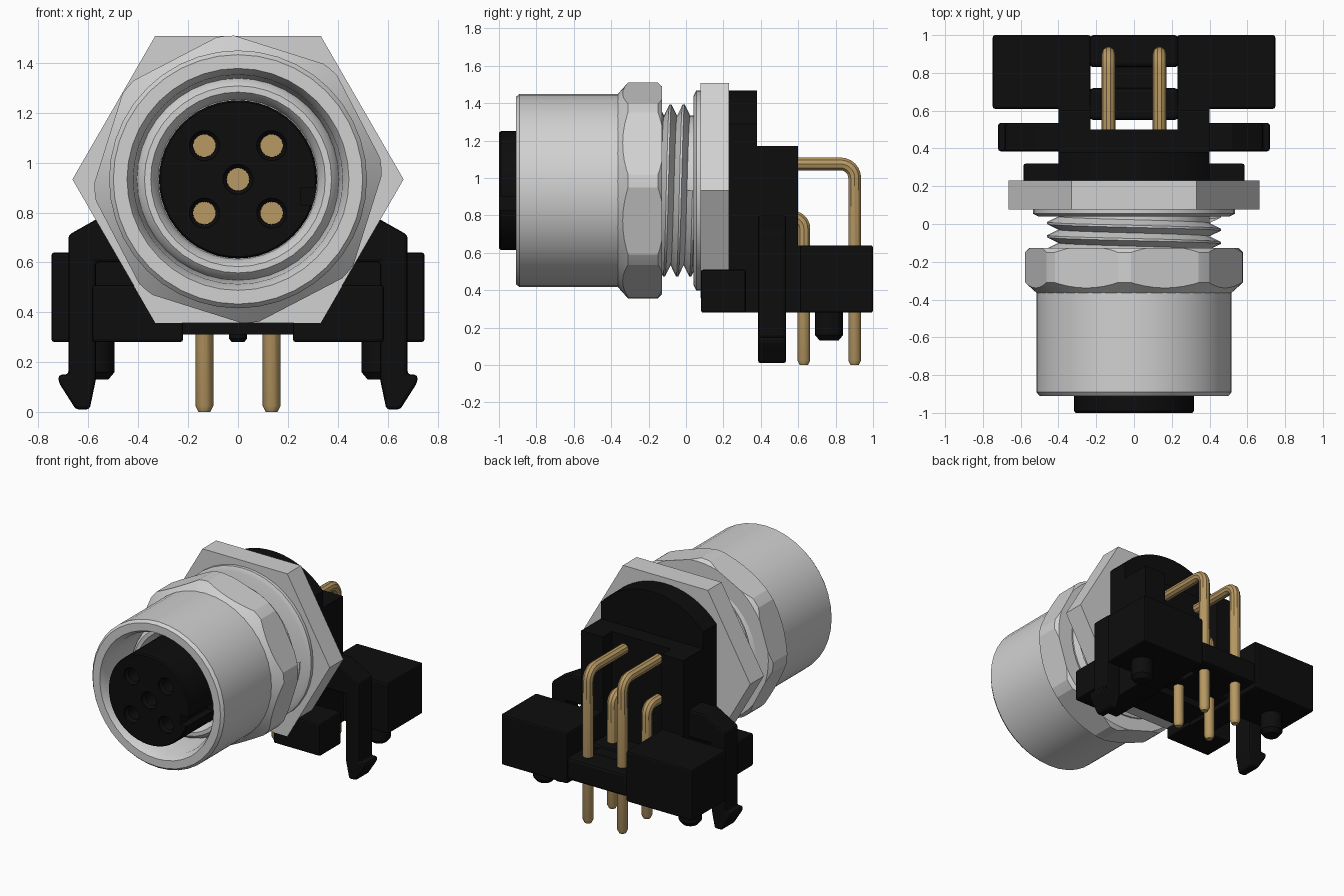
import bpy, bmesh, math
from mathutils import Vector

if "Cube" in bpy.data.objects:
    bpy.data.objects.remove(bpy.data.objects["Cube"])

CZ = 0.933  # height of the connector axis


def material(name, rgb):
    m = bpy.data.materials.new(name)
    m.diffuse_color = (*rgb, 1)
    m.use_nodes = True
    m.node_tree.nodes["Principled BSDF"].inputs["Base Color"].default_value = m.diffuse_color
    return m


SILVER = material("silver metal", (0.64, 0.64, 0.64))
BLACK = material("black plastic", (0.004, 0.004, 0.004))
GOLD = material("gold contact", (0.48, 0.32, 0.125))


def finish(bm, name, mat, smooth=False, bevel=0):
    bmesh.ops.remove_doubles(bm, verts=bm.verts, dist=1e-5)
    bmesh.ops.recalc_face_normals(bm, faces=bm.faces)
    me = bpy.data.meshes.new(name)
    bm.to_mesh(me)
    bm.free()
    ob = bpy.data.objects.new(name, me)
    bpy.context.collection.objects.link(ob)
    me.materials.append(mat)
    if bevel:
        b = ob.modifiers.new("bevel", 'BEVEL')
        b.width, b.segments = bevel, 2
    if smooth:
        select(ob)
        bpy.ops.object.shade_smooth_by_angle(angle=math.radians(30))
    return ob


def select(ob):
    bpy.ops.object.select_all(action='DESELECT')
    ob.select_set(True)
    bpy.context.view_layer.objects.active = ob


def lathe(name, prof, mat, closed=False, seg=40, x=0, z=CZ, smooth=True):
    """Spin (radius, y) points about an axis parallel to y."""
    bm = bmesh.new()
    rings = []
    for i in range(seg):
        a = 2 * math.pi * i / seg
        rings.append([bm.verts.new((x + r * math.cos(a), y, z + r * math.sin(a))) for r, y in prof])
    n = len(prof)
    for i in range(seg):
        p, q = rings[i], rings[(i + 1) % seg]
        for j in range(n if closed else n - 1):
            k = (j + 1) % n
            bm.faces.new((p[j], p[k], q[k], q[j]))
    return finish(bm, name, mat, smooth)


def extrude(name, pts, y0, y1, mat, bevel=0):
    """Extrude an (x, z) outline along y."""
    bm = bmesh.new()
    f = bm.faces.new([bm.verts.new((x, y0, z)) for x, z in pts])
    r = bmesh.ops.extrude_face_region(bm, geom=[f])
    vs = [v for v in r["geom"] if isinstance(v, bmesh.types.BMVert)]
    bmesh.ops.translate(bm, verts=vs, vec=(0, y1 - y0, 0))
    return finish(bm, name, mat, bevel=bevel)


def box(name, x0, x1, y0, y1, z0, z1, bevel=0):
    return extrude(name, [(x0, z0), (x1, z0), (x1, z1), (x0, z1)], y0, y1, BLACK, bevel)


def post(name, x, y, prof):
    """Vertical round post from (radius, z) points."""
    bm = bmesh.new()
    for (r0, z0), (r1, z1) in zip(prof, prof[1:]):
        bmesh.ops.create_cone(bm, cap_ends=False, segments=20, radius1=r0, radius2=r1, depth=z1 - z0)
        for v in bm.verts:
            if not v.tag:
                v.co += Vector((x, y, (z0 + z1) / 2))
                v.tag = True
    bmesh.ops.remove_doubles(bm, verts=bm.verts, dist=1e-5)
    bmesh.ops.holes_fill(bm, edges=bm.edges)
    return finish(bm, name, BLACK, True)


def boolean(ob, cutter, op):
    m = ob.modifiers.new("bool", 'BOOLEAN')
    m.operation, m.object, m.solver = op, cutter, 'EXACT'
    select(ob)
    bpy.ops.object.modifier_apply(modifier=m.name)
    bpy.data.objects.remove(cutter)


def ngon(r, n, rot):
    return [(r * math.cos(rot + 2 * math.pi * i / n), CZ + r * math.sin(rot + 2 * math.pi * i / n))
            for i in range(n)]


# Metal sleeve with a rounded inner collar
lathe("sleeve", [(0, -0.20), (0.517, -0.20), (0.517, -0.89), (0.50, -0.91), (0.445, -0.91), (0.42, -0.86),
                 (0.405, -0.60), (0.395, -0.625), (0.375, -0.645), (0.35, -0.645), (0.33, -0.62),
                 (0.32, -0.58), (0, -0.58)], SILVER)

# Grip collar: turned ring trimmed by eight flats
grip = lathe("grip_collar", [(0.40, -0.37), (0.51, -0.37), (0.577, -0.31), (0.577, -0.15),
                             (0.555, -0.128), (0.40, -0.128)], SILVER, closed=True, seg=64, smooth=False)
boolean(grip, extrude("flats", ngon(0.59, 8, math.radians(5)), -0.5, 0, SILVER), 'INTERSECT')
select(grip)
bpy.ops.object.shade_smooth_by_angle(angle=math.radians(15))

# Threaded barrel: core and helical thread
lathe("thread_core", [(0, -0.2), (0.40, -0.2), (0.40, 0.06), (0, 0.06)], SILVER)
bm = bmesh.new()
SEG, PITCH, last = 40, 0.07, None
for i in range(3 * SEG + 1):
    a = 2 * math.pi * i / SEG
    y = -0.205 + PITCH * i / SEG
    row = [bm.verts.new((r * math.cos(a), y + d * PITCH, CZ + r * math.sin(a)))
           for r, d in ((0.40, 0), (0.46, 0.42), (0.46, 0.58), (0.40, 1))]
    if last:
        for j in range(3):
            bm.faces.new((last[j], last[j + 1], row[j + 1], row[j]))
    last = row
finish(bm, "thread", SILVER, True)

# Panel flange and hex nut
lathe("flange", [(0, 0.04), (0.505, 0.04), (0.535, 0.055), (0.535, 0.09), (0, 0.09)], SILVER)
extrude("hex_nut", ngon(0.664, 6, 0), 0.077, 0.23, SILVER)

# Contact insert with five sockets and a keyway
insert = lathe("contact_insert", [(0, -1), (0.31, -1), (0.317, -0.99), (0.317, -0.5), (0, -0.5)],
               BLACK, seg=48, smooth=False)
sockets = [(0, CZ)] + [(sx * 0.135, CZ + sz * 0.135) for sx in (-1, 1) for sz in (-1, 1)]
for x, z in sockets:
    boolean(insert, lathe("cut", [(0, -1.1), (0.06, -1.1), (0.06, -0.985), (0.046, -0.97), (0.046, -0.68),
                                  (0, -0.68)], BLACK, seg=24, x=x, z=z), 'DIFFERENCE')
boolean(insert, box("cut", 0.25, 0.36, -1.1, -0.7, 0.83, 0.90), 'DIFFERENCE')
select(insert)
bpy.ops.object.shade_smooth_by_angle(angle=math.radians(30))
for x, z in sockets:
    lathe("socket_contact", [(0, -0.75), (0.0455, -0.75), (0.0455, -0.66), (0, -0.66)], GOLD, seg=24, x=x, z=z)

# Housing: arched front plate, stepped block with a rear slot
arc = [(0.535 * math.sin(t), CZ + 0.535 * math.cos(t))
       for t in [math.asin(0.4 / 0.535) * k / 10 for k in range(-10, 11)]]
extrude("housing_plate", [(-0.4, 0.31)] + arc + [(0.4, 0.31)], 0.225, 0.38, BLACK)
box("housing_block", -0.4, 0.4, 0.37, 0.5, 0.31, 1.17)
box("rear_web", -0.235, 0.235, 0.55, 0.72, 0.31, 0.47, 0.02)
box("rear_crossbar", -0.235, 0.235, 0.83, 1.0, 0.31, 0.47, 0.02)
box("rear_bridge", -0.17, 0.17, 0.70, 0.85, 0.31, 0.45)
post("center_nub", 0, 0.775, [(0.025, 0.28), (0.036, 0.295), (0.036, 0.40)])

for s, side in ((-1, "left"), (1, "right")):
    def sbox(name, a, b, *rest):
        box(f"{side}_{name}", min(s * a, s * b), max(s * a, s * b), *rest)
    sbox("housing_cheek", 0.23, 0.4, 0.49, 0.6, 0.28, 1.17)
    sbox("housing_foot", 0.23, 0.4, 0.23, 0.63, 0.28, 0.64)
    sbox("front_foot", 0.22, 0.585, 0.08, 0.32, 0.28, 0.51, 0.012)
    sbox("rear_wing", 0.23, 0.748, 0.61, 1.0, 0.28, 0.64, 0.012)
    # Snap clip: arm, leg and barb
    clip = [(0.38, 0.80), (0.52, 0.80), (0.68, 0.71), (0.68, 0.15), (0.72, 0.15), (0.72, 0.12), (0.65, 0.01),
            (0.595, 0.01), (0.57, 0.13), (0.57, 0.60), (0.38, 0.60)]
    extrude(side + "_snap_clip", [(s * x, z) for x, z in clip], 0.385, 0.535, BLACK, 0.014)
    post(side + "_locating_peg", s * 0.57, 0.765, [(0.05, 0.13), (0.075, 0.16), (0.075, 0.30)])

    # Bent solder pins: upper long one and lower short one
    for label, top, yb, bend in (("long", 1.075, 0.902, 0.075), ("short", 0.79, 0.63, 0.06)):
        path = [(0.45, top, 1)]
        for k in range(7):
            t = math.pi / 2 * k / 6
            path.append((yb - bend + bend * math.sin(t), top - bend + bend * math.cos(t), 1))
        path += [(yb, 0.025, 1), (yb, 0.0, 0.65)]
        cu = bpy.data.curves.new("pin", 'CURVE')
        cu.dimensions, cu.bevel_depth, cu.bevel_resolution = '3D', 0.036, 3
        cu.use_fill_caps = True
        sp = cu.splines.new('POLY')
        sp.points.add(len(path) - 1)
        for p, (y, z, r) in zip(sp.points, path):
            p.co, p.radius = (s * 0.135, y, z, 1), r
        cu.materials.append(GOLD)
        pin = bpy.data.objects.new(f"{side}_{label}_pin", cu)
        bpy.context.collection.objects.link(pin)
        select(pin)
        bpy.ops.object.convert(target='MESH')
        bpy.ops.object.shade_smooth_by_angle(angle=math.radians(35))
